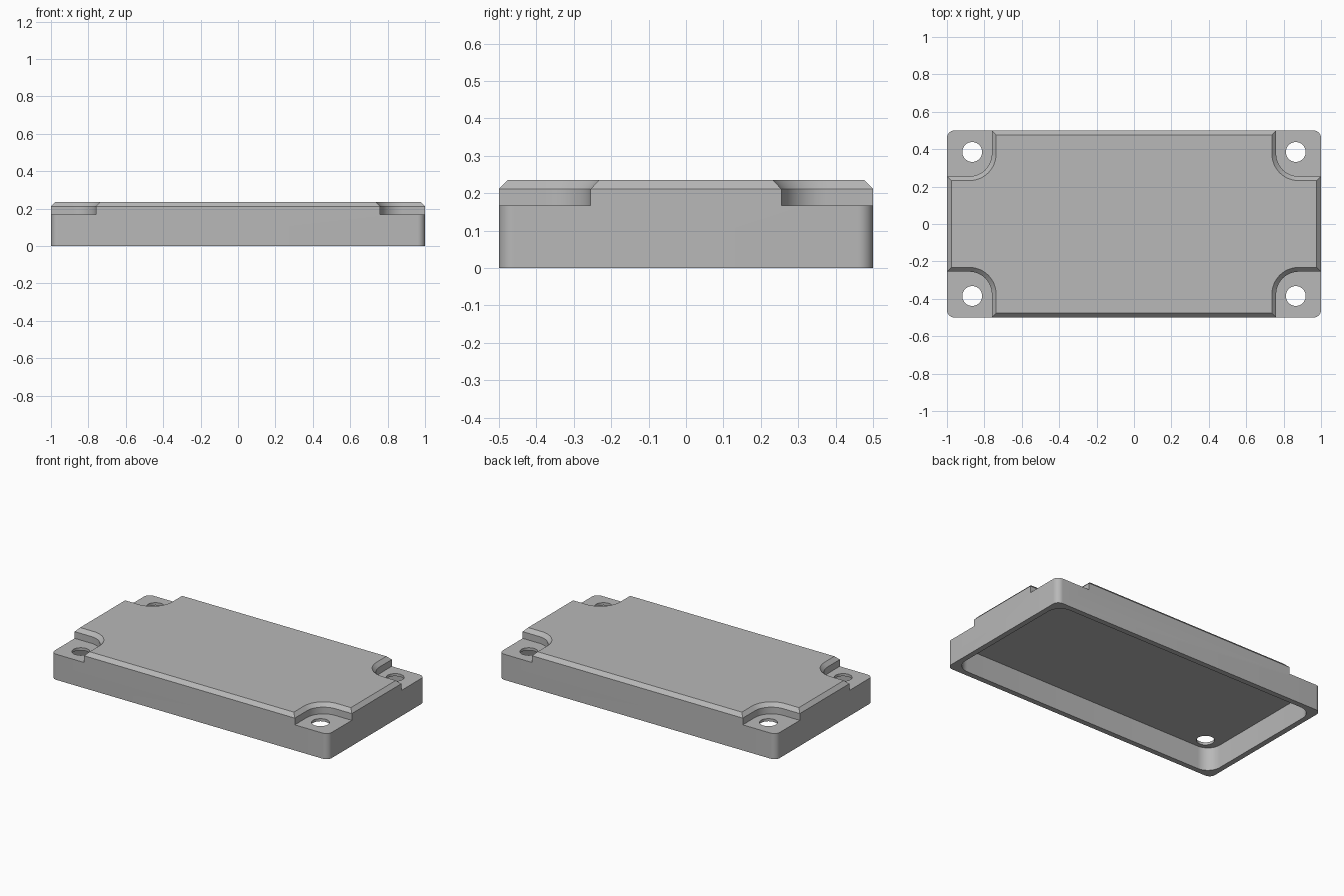
import bpy, bmesh
from math import pi, cos, sin

if "Cube" in bpy.data.objects:
    bpy.data.objects.remove(bpy.data.objects["Cube"])

HX, HY = 1.0, 0.5             # half length and half width
PAD, EDGE, TOP = 0.167, 0.211, 0.235
CHAMFER = 0.023
CEILING = 0.15
HOLE = (0.865, 0.385)

grey = bpy.data.materials.new("housing grey")
grey.use_nodes = True
colour = (0.48, 0.48, 0.48, 1)
grey.diffuse_color = colour
grey.node_tree.nodes["Principled BSDF"].inputs["Base Color"].default_value = colour


def arc(cx, cy, r, start, end, n=12):
    return [(cx + r * cos(start + (end - start) * i / n),
             cy + r * sin(start + (end - start) * i / n)) for i in range(n + 1)]


def rounded_rect(hx, hy, r):
    pts = []
    for k, (sx, sy) in enumerate([(1, 1), (-1, 1), (-1, -1), (1, -1)]):
        pts += arc(sx * (hx - r), sy * (hy - r), r, k * pi / 2, (k + 1) * pi / 2)
    return pts


def notch(d):
    """Corner cut-out outline, grown by d towards the middle."""
    far = 1.3
    return ([(far, far), (0.76 - d, far)]
            + arc(0.88, 0.375, 0.12 + d, pi, 1.5 * pi) + [(far, 0.255 - d)])


def loft(name, layers):
    """Closed solid through (outline, height) layers."""
    bm = bmesh.new()
    rings = [[bm.verts.new((x, y, z)) for x, y in pts] for pts, z in layers]
    for low, high in zip(rings, rings[1:]):
        for i in range(len(low)):
            j = (i + 1) % len(low)
            bm.faces.new((low[i], low[j], high[j], high[i]))
    bm.faces.new(rings[0][::-1])
    bm.faces.new(rings[-1])
    bmesh.ops.recalc_face_normals(bm, faces=bm.faces)
    mesh = bpy.data.meshes.new(name)
    bm.to_mesh(mesh)
    bm.free()
    mesh.materials.append(grey)
    ob = bpy.data.objects.new(name, mesh)
    bpy.context.collection.objects.link(ob)
    return ob


def mirrored(pts, sx, sy):
    return [(x * sx, y * sy) for x, y in pts]


# Housing block with a chamfered top edge
outline = rounded_rect(HX, HY, 0.04)
inner = rounded_rect(HX - CHAMFER, HY - CHAMFER, 0.04 - CHAMFER)
housing = loft("housing", [(outline, 0), (outline, EDGE), (inner, TOP)])

# Hollow underside
pocket = rounded_rect(HX - 0.035, HY - 0.035, 0.09)
cutters = [loft("underside_cutter", [(pocket, -0.1), (pocket, CEILING)])]

# Corner mounting pads and screw holes
rise = 2 * (TOP - EDGE)
for sx in (1, -1):
    for sy in (1, -1):
        wall = mirrored(notch(0), sx, sy)
        flare = mirrored(notch(2 * CHAMFER), sx, sy)
        cutters.append(loft("pad_cutter", [(wall, PAD), (wall, EDGE), (flare, EDGE + rise)]))
        circle = arc(sx * HOLE[0], sy * HOLE[1], 0.053, 0, 2 * pi, 40)[:-1]
        cutters.append(loft("hole_cutter", [(circle, 0.05), (circle, 0.4)]))

# Cut everything out, then keep only the finished housing
for cutter in cutters:
    cutter.hide_render = True
    mod = housing.modifiers.new(cutter.name, "BOOLEAN")
    mod.operation = "DIFFERENCE"
    mod.solver = "EXACT"
    mod.object = cutter
graph = bpy.context.evaluated_depsgraph_get()
result = bpy.data.meshes.new_from_object(housing.evaluated_get(graph))
housing.modifiers.clear()
housing.data = result
for cutter in cutters:
    bpy.data.objects.remove(cutter)

# Smooth the rounded walls, keep the edges crisp
for ob in bpy.context.selected_objects:
    ob.select_set(False)
housing.select_set(True)
bpy.context.view_layer.objects.active = housing
bpy.ops.object.shade_smooth_by_angle(angle=pi / 6)
